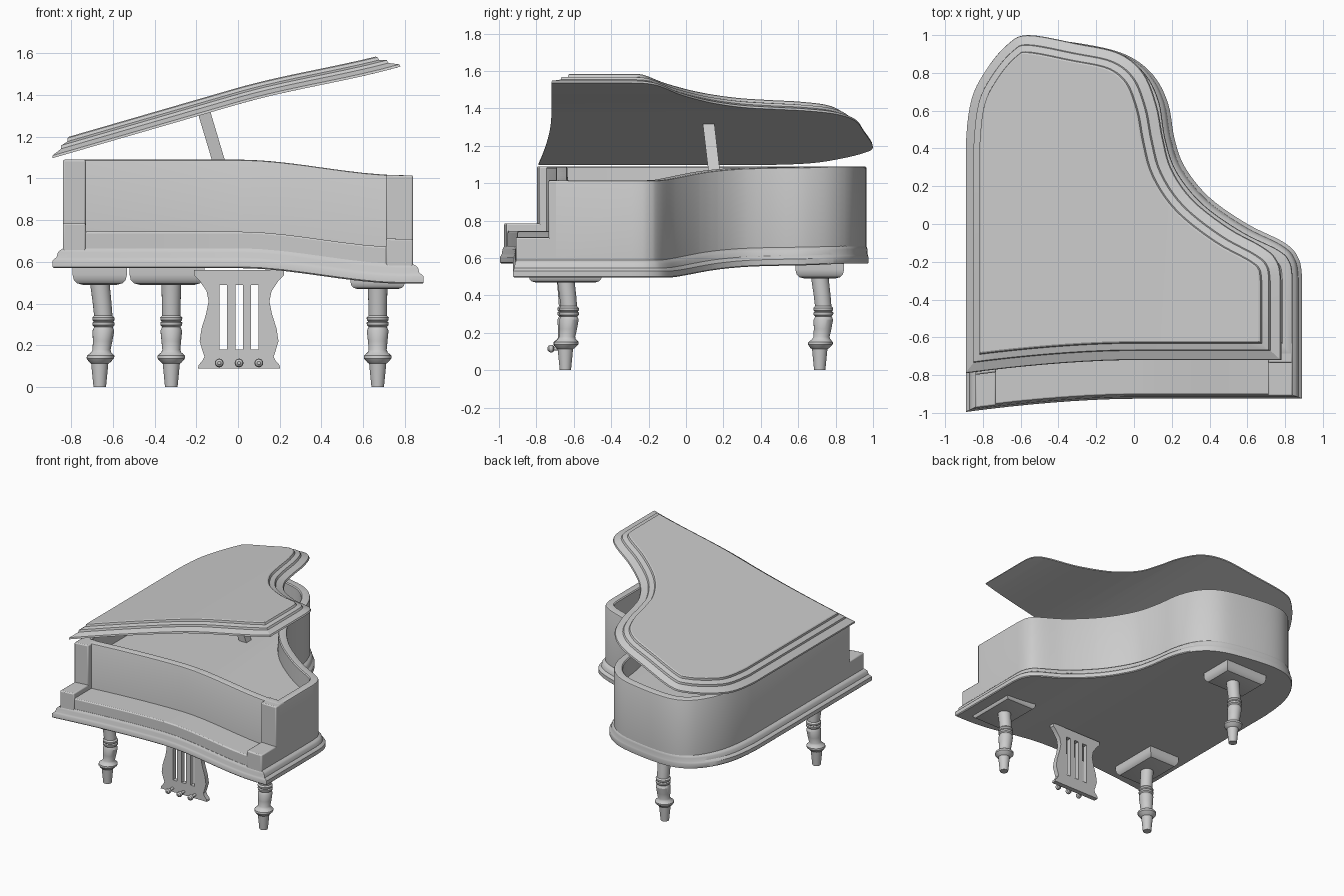
import bpy, bmesh, math
from mathutils import Vector

if "Cube" in bpy.data.objects:
    bpy.data.objects.remove(bpy.data.objects["Cube"])


def clamp(v):
    return max(0.0, min(1.0, v))


def front_y(x):
    """Bowed front edge of the instrument."""
    return -0.925 - 0.07 * (max(0.0, -x) / 0.89) ** 1.7


def sag(x):
    """Playful droop of the right-hand side."""
    t = clamp(x / 0.8)
    return -0.075 * t * t * (3 - 2 * t)


def body_map(v):
    return Vector((v.x, v.y, v.z + sag(v.x)))


def lid_map(v):
    return Vector((v.x - 0.27 * v.z, v.y,
                   1.10 + 0.29 * (v.x + 0.88) + 0.6 * sag(v.x) + 0.96 * v.z))


def add_object(name, bm, mapping=None):
    bmesh.ops.recalc_face_normals(bm, faces=bm.faces[:])
    if mapping:  # slice across x so that flat caps can follow the droop
        for i in range(9):
            bmesh.ops.bisect_plane(bm, geom=bm.verts[:] + bm.edges[:] + bm.faces[:],
                                   plane_co=(0.003 + 0.1 * i, 0, 0), plane_no=(1, 0, 0))
        for v in bm.verts:
            v.co = mapping(v.co)
    me = bpy.data.meshes.new(name)
    bm.to_mesh(me)
    bm.free()
    ob = bpy.data.objects.new(name, me)
    bpy.context.collection.objects.link(ob)
    return ob


def bevel(ob, width, segments=2):
    m = ob.modifiers.new("bevel", 'BEVEL')
    m.width, m.segments = width, segments
    m.limit_method = 'ANGLE'
    return ob


def spline(ctrl, n=5):
    """Catmull-Rom through the inner control points."""
    p = [Vector(c) for c in ctrl]
    out = []
    for a, b, c, d in zip(p, p[1:], p[2:], p[3:]):
        for i in range(n):
            t = i / n
            out.append(0.5 * (2 * b + (c - a) * t + (2 * a - 5 * b + 4 * c - d) * t ** 2
                              + (3 * b - a - 3 * c + d) * t ** 3))
    return out + [p[-2]]


def outline(side, d, front, back_keep=0.0):
    """Side and back curve moved inward by d, closed by the bowed front."""
    pts = []
    for i, p in enumerate(side):
        if i in (0, len(side) - 1):
            n = Vector((-1 if i == 0 else 1, 0))
        else:
            t = (side[i + 1] - side[i - 1]).normalized()
            n = Vector((-t.y, t.x))
        q = p + n * d
        q.y += back_keep * min(d, 0.05) * clamp((p.y - 0.3) / 0.6)
        pts.append(q)
    xl, xr = pts[-1].x, pts[0].x
    for i in range(17):
        x = xl + (xr - xl) * i / 16
        pts.append(Vector((x, front_y(x) + front)))
    return pts


def loft(name, rings, mapping=None):
    """Skin a list of (points, z) rings and cap both ends."""
    bm = bmesh.new()
    vs = [[bm.verts.new((p[0], p[1], z)) for p in pts] for pts, z in rings]
    n = len(vs[0])
    for a, b in zip(vs, vs[1:]):
        for i in range(n):
            j = (i + 1) % n
            bm.faces.new((a[i], a[j], b[j], b[i]))
    bm.faces.new(vs[0][::-1])
    bm.faces.new(vs[-1])
    return add_object(name, bm, mapping)


def slab(name, x0, x1, f0, f1, z0, z1):
    """Block whose front and back follow the bowed front edge."""
    xs = [x0 + (x1 - x0) * i / 12 for i in range(13)]
    pts = [(x, front_y(x) + f0) for x in xs] + [(x, front_y(x) + f1) for x in xs[::-1]]
    return bevel(loft(name, [(pts, z0), (pts, z1)], body_map), 0.008)


# Plan curves: right side, bent side, tail, left side
body_side = spline([(0.89, -0.6), (0.89, -0.29), (0.865, -0.17), (0.79, -0.095), (0.6, 0.0),
                    (0.4, 0.14), (0.27, 0.3), (0.215, 0.45), (0.18, 0.64), (0.1, 0.79),
                    (-0.04, 0.895), (-0.25, 0.95), (-0.5, 0.975), (-0.66, 0.935), (-0.78, 0.82),
                    (-0.86, 0.64), (-0.89, 0.4), (-0.89, 0.1)])
lid_side = spline([(0.78, -0.6), (0.78, -0.3), (0.755, -0.19), (0.68, -0.12), (0.5, -0.02),
                   (0.31, 0.13), (0.2, 0.29), (0.155, 0.45), (0.12, 0.63), (0.05, 0.8),
                   (-0.08, 0.905), (-0.3, 0.955), (-0.56, 1.0), (-0.67, 0.95), (-0.78, 0.82),
                   (-0.86, 0.66), (-0.89, 0.42), (-0.89, 0.1)])

# Base moulding
loft("base_moulding", [(outline(body_side, d, f, 0.8), z) for d, f, z in (
    (0.006, 0.006, 0.57), (0, 0, 0.576), (0, 0, 0.605), (0.006, 0.004, 0.612),
    (0.02, 0.008, 0.622), (0.026, 0.01, 0.645), (0.035, 0.014, 0.655), (0.052, 0.02, 0.665))],
    body_map)

# Open case with rim and soundboard
loft("case", [(outline(body_side, d, 0.18 + d, 0.8), z) for d, z in (
    (0.05, 0.64), (0.05, 1.08), (0.053, 1.087), (0.06, 1.09), (0.105, 1.09),
    (0.112, 1.083), (0.114, 0.95))], body_map)

# Keyboard front: arms, cheeks and key slip
for side, x0, x1 in (("left", -0.84, -0.73), ("right", 0.71, 0.84 - 0.001)):
    slab(side + "_arm", x0, x1, 0.015, 0.26, 0.6, 0.785)
    slab(side + "_cheek", x0, x1, 0.19, 0.30, 0.7, 1.09)
slab("key_slip", -0.74, 0.72, 0.022, 0.26, 0.6, 0.745)

# Propped lid with stepped edge
loft("lid", [(outline(lid_side, d, 0.205 + d), h) for d, h in (
    (0, 0), (0.003, 0.012), (0.05, 0.032), (0.054, 0.047), (0.088, 0.057),
    (0.092, 0.072), (0.1, 0.077))], lid_map)

# Lid prop
s = 0.031
sq = [(-s, -s), (s, -s), (s, s), (-s, s)]
loft("lid_prop", [([(cx + x, cy + y) for x, y in sq], z)
                  for cx, cy, z in ((-0.05, 0.165, 0.94), (-0.165, 0.12, 1.325))])

# Turned legs, slightly bent, with mounting blocks
leg_profile = [(0.03, 0), (0.036, 0.06), (0.041, 0.112), (0.05, 0.118), (0.066, 0.137),
               (0.066, 0.15), (0.048, 0.166), (0.043, 0.178), (0.047, 0.22), (0.052, 0.27),
               (0.044, 0.288), (0.052, 0.296), (0.053, 0.308), (0.046, 0.314), (0.052, 0.32),
               (0.053, 0.332), (0.044, 0.342), (0.045, 0.4), (0.047, 0.5)]
for name, x, y, bx, by, w, dpt, z0, z1 in (
        ("front_left_leg", -0.663, -0.645, 0.018, 0.01, 0.26, 0.39, 0.49, 0.585),
        ("front_right_leg", 0.67, -0.645, 0, 0.02, 0.26, 0.39, 0.47, 0.535),
        ("back_leg", -0.32, 0.715, 0, 0.02, 0.36, 0.26, 0.49, 0.585)):
    rings = []
    for r, z in leg_profile:
        k = math.sin(math.pi * clamp((z - 0.12) / 0.36))
        rings.append(([(x + bx * k + r * math.cos(a), y + by * k + r * math.sin(a))
                       for a in [math.tau * i / 24 for i in range(24)]], z))
    loft(name, rings)
    cx = x - 0.02 if name == "back_leg" else x
    e = (z1 - z0) * 0.5
    rings = []
    for inset, z in ((e, z0), (e * 0.45, z0 + e * 0.15), (e * 0.12, z0 + e * 0.5),
                     (0, z0 + e), (0, z1)):
        hx, hy = w / 2 - inset, dpt / 2 - inset
        rings.append(([(cx - hx, y - hy), (cx + hx, y - hy), (cx + hx, y + hy),
                       (cx - hx, y + hy)], z))
    loft(name + "_block", rings)

# Pedal lyre: half profile mirrored, with three slots
half = [(0.197, 0.088), (0.194, 0.105), (0.176, 0.125), (0.166, 0.145), (0.176, 0.175),
        (0.189, 0.22), (0.18, 0.28), (0.158, 0.35), (0.146, 0.41), (0.156, 0.46),
        (0.19, 0.51), (0.215, 0.535), (0.215, 0.56)]
loops = [half + [(-x, z) for x, z in half[::-1]]]
for c in (-0.075, 0.0, 0.075):
    loops.append([(c - 0.018, 0.18), (c + 0.018, 0.18), (c + 0.018, 0.49), (c - 0.018, 0.49)])
cu = bpy.data.curves.new("lyre_curve", 'CURVE')
cu.dimensions, cu.fill_mode, cu.extrude = '2D', 'BOTH', 0.018
for lp in loops:
    sp = cu.splines.new('POLY')
    sp.points.add(len(lp) - 1)
    for pt, (x, z) in zip(sp.points, lp):
        pt.co = (x, z, 0, 1)
    sp.use_cyclic_u = True
tmp = bpy.data.objects.new("lyre_helper", cu)
bpy.context.collection.objects.link(tmp)
bpy.context.view_layer.update()
me = bpy.data.meshes.new_from_object(tmp.evaluated_get(bpy.context.evaluated_depsgraph_get()))
bpy.data.objects.remove(tmp)
lyre = bpy.data.objects.new("pedal_lyre", me)
lyre.location = (0.005, -0.65, 0)
lyre.rotation_euler = (math.pi / 2, 0, 0)
bpy.context.collection.objects.link(lyre)

# Pedals
for i, px in enumerate((-0.09, 0.005, 0.1)):
    rings = []
    for r, z in ((0.01, 0), (0.01, 0.055), (0.018, 0.06), (0.021, 0.07), (0.018, 0.082), (0.008, 0.09)):
        rings.append(([(r * math.cos(math.tau * k / 16), r * math.sin(math.tau * k / 16))
                       for k in range(16)], z))
    pedal = loft("pedal_%d" % (i + 1), rings)
    pedal.location = (px, -0.65, 0.115)
    pedal.rotation_euler = (math.pi / 2, 0, 0)

# Smooth shading with crisp edges
for ob in bpy.context.scene.objects:
    ob.select_set(True)
    bpy.context.view_layer.objects.active = ob
bpy.ops.object.shade_smooth_by_angle(angle=math.radians(30))
